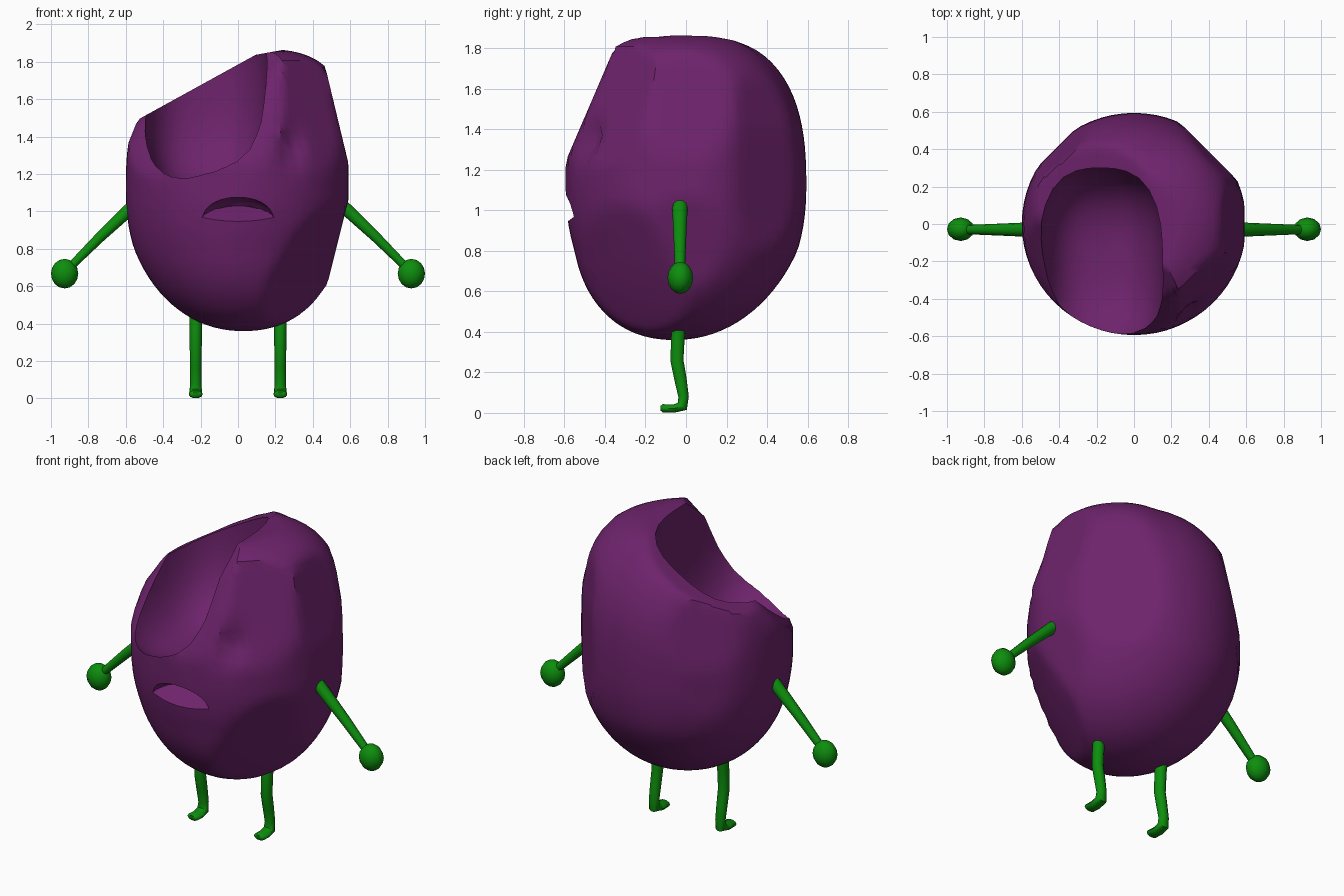
import bpy, bmesh, math
from mathutils import Vector

if "Cube" in bpy.data.objects:
    bpy.data.objects.remove(bpy.data.objects["Cube"], do_unlink=True)


def material(name, rgb):
    m = bpy.data.materials.new(name)
    m.use_nodes = True
    m.diffuse_color = (*rgb, 1)
    m.node_tree.nodes["Principled BSDF"].inputs["Base Color"].default_value = (*rgb, 1)
    return m


purple = material("plum purple", (0.155, 0.017, 0.15))
green = material("leaf green", (0.004, 0.27, 0.004))


def make_object(name, bm, mat):
    bmesh.ops.recalc_face_normals(bm, faces=bm.faces[:])
    mesh = bpy.data.meshes.new(name)
    bm.to_mesh(mesh)
    bm.free()
    mesh.materials.append(mat)
    obj = bpy.data.objects.new(name, mesh)
    bpy.context.collection.objects.link(obj)
    return obj


def activate(obj):
    bpy.ops.object.select_all(action='DESELECT')
    obj.select_set(True)
    bpy.context.view_layer.objects.active = obj


def smooth(obj, degrees):
    activate(obj)
    bpy.ops.object.shade_smooth_by_angle(angle=math.radians(degrees))


def ellipsoid(center, radii, segs, rings, power=2.0):
    """Sphere with a p-norm outline; a power above 2 squares its corners."""
    bm = bmesh.new()
    bmesh.ops.create_uvsphere(bm, u_segments=segs, v_segments=rings, radius=1)
    for v in bm.verts:
        norm = sum(abs(c) ** power for c in v.co) ** (1 / power)
        v.co = Vector(c + r * k / norm for c, r, k in zip(center, radii, v.co))
    return bm


def carve(obj, cutter):
    mod = obj.modifiers.new("carve", 'BOOLEAN')
    mod.operation, mod.solver, mod.object = 'DIFFERENCE', 'EXACT', cutter
    activate(obj)
    bpy.ops.object.modifier_apply(modifier=mod.name)
    bpy.data.objects.remove(cutter, do_unlink=True)


def tube(name, points, reference, sides=10):
    """Each point is (position, radius along reference, radius across)."""
    bm = bmesh.new()
    rings = []
    path = [Vector(p[0]) for p in points]
    for i, (_, ra, rb) in enumerate(points):
        t = (path[min(i + 1, len(path) - 1)] - path[max(i - 1, 0)]).normalized()
        a = (reference - t * reference.dot(t)).normalized()
        b = t.cross(a)
        angles = [math.tau * k / sides for k in range(sides)]
        rings.append([bm.verts.new(path[i] + a * ra * math.cos(w) + b * rb * math.sin(w))
                      for w in angles])
    for low, high in zip(rings, rings[1:]):
        for k in range(sides):
            n = (k + 1) % sides
            bm.faces.new((low[k], low[n], high[n], high[k]))
    bm.faces.new(rings[0])
    bm.faces.new(rings[-1])
    obj = make_object(name, bm, green)
    smooth(obj, 50)


# Body: barrel-shaped fruit, squarer at its upper front left, rounder below
MIDDLE = Vector((0, 0, 1.115))
CHEEK = Vector((0.75, -0.5, -0.45)).normalized()
# Flattened flanks: outward direction, reach, height where the lean starts, lean
FLANKS = [((0, -1), 0.595, 1.24, 0.43),
          ((1, 0), 0.592, 1.25, 0.24),
          ((-1, 0), 0.6, 1.33, 0.4),
          ((1, 1), 0.557, 1.4, 0.15),
          ((1, -1), 0.6, 1.2, 0.3),
          ((-1, 1), 0.582, 1.2, 0.2),
          ((-1, -1), 0.598, 1.2, 0.85)]


def body_point(p):
    flat = max(math.hypot(p.x, p.y), 1e-6)
    shoulder = min(1, max(0, p.x - p.y * (1 if p.y < 0 else 0.35)) / flat)
    n = 2.6 + 1.1 * shoulder if p.z > 0 else 2.15
    norm = (flat ** n + abs(p.z) ** n) ** (1 / n)
    co = MIDDLE + Vector((p.x * 0.6, p.y * 0.594, p.z * 0.755)) / norm
    # Underside leans forward and to the left, tapering on the left
    low = max(0, (0.8 - co.z) / 0.44)
    co.x += 0.03 * low
    co.y -= 0.06 * low
    co.x = min(co.x, 0.6 - 0.25 * (1.1 - co.z))
    for (dx, dy), reach, start, lean in FLANKS:
        out = Vector((dx, dy, 0)).normalized()
        over = co.dot(out) - reach + lean * max(0, co.z - start)
        co -= out * max(0, over)
    # Sloping crown and flat cheek
    co.z = min(co.z, 1.785 + 0.55 * co.x, 1.82 + 0.18 * co.x)
    co -= CHEEK * 0.8 * max(0, (co - MIDDLE).dot(CHEEK) - 0.57)
    # Eye socket
    if co.y < 0:
        co.y += 0.075 * math.exp(-((co.x - 0.28) / 0.055) ** 2 - ((co.z - 1.34) / 0.095) ** 2)
    return co


bm = bmesh.new()
bmesh.ops.create_uvsphere(bm, u_segments=64, v_segments=48, radius=1)
for v in bm.verts:
    v.co = body_point(v.co)
body = make_object("body", bm, purple)

# Bite taken out of the top
carve(body, make_object("bite_cutter", ellipsoid(
    (-0.175, -0.2, 1.65), (0.335, 0.5, 0.555), 32, 24, 2.75), purple))

# Mouth: arched notch with a floor rising inwards
bm = ellipsoid((0, -0.575, 0.952), (0.195, 0.12, 0.125), 32, 24)
for v in bm.verts:
    v.co.z = max(v.co.z, 0.952 + 0.75 * (v.co.y + 0.575))
bmesh.ops.remove_doubles(bm, verts=bm.verts[:], dist=0.0005)
carve(body, make_object("mouth_cutter", bm, purple))
smooth(body, 35)

# Arms, hands and legs on both sides
for side, s in (("left", 1), ("right", -1)):
    tube(side + "_arm", [((s * 0.50, -0.03, 1.08), 0.036, 0.034),
                         ((s * 0.58, -0.03, 1.01), 0.038, 0.036),
                         ((s * 0.74, -0.03, 0.86), 0.031, 0.029),
                         ((s * 0.91, -0.03, 0.69), 0.024, 0.022)], Vector((0, 1, 0)))
    hand = make_object(side + "_hand", ellipsoid(
        (s * 0.927, -0.028, 0.667), (0.073, 0.063, 0.079), 12, 8), green)
    smooth(hand, 60)
    x = s * 0.226
    tube(side + "_leg", [((x, -0.03, 0.48), 0.034, 0.034),
                         ((x, -0.04, 0.37), 0.033, 0.035),
                         ((x, -0.045, 0.26), 0.032, 0.034),
                         ((x, -0.028, 0.17), 0.031, 0.032),
                         ((x, -0.012, 0.08), 0.030, 0.027),
                         ((x, -0.018, 0.033), 0.034, 0.030),
                         ((x, -0.06, 0.021), 0.037, 0.021),
                         ((x, -0.115, 0.023), 0.037, 0.021),
                         ((x, -0.125, 0.023), 0.024, 0.013)], Vector((1, 0, 0)))
